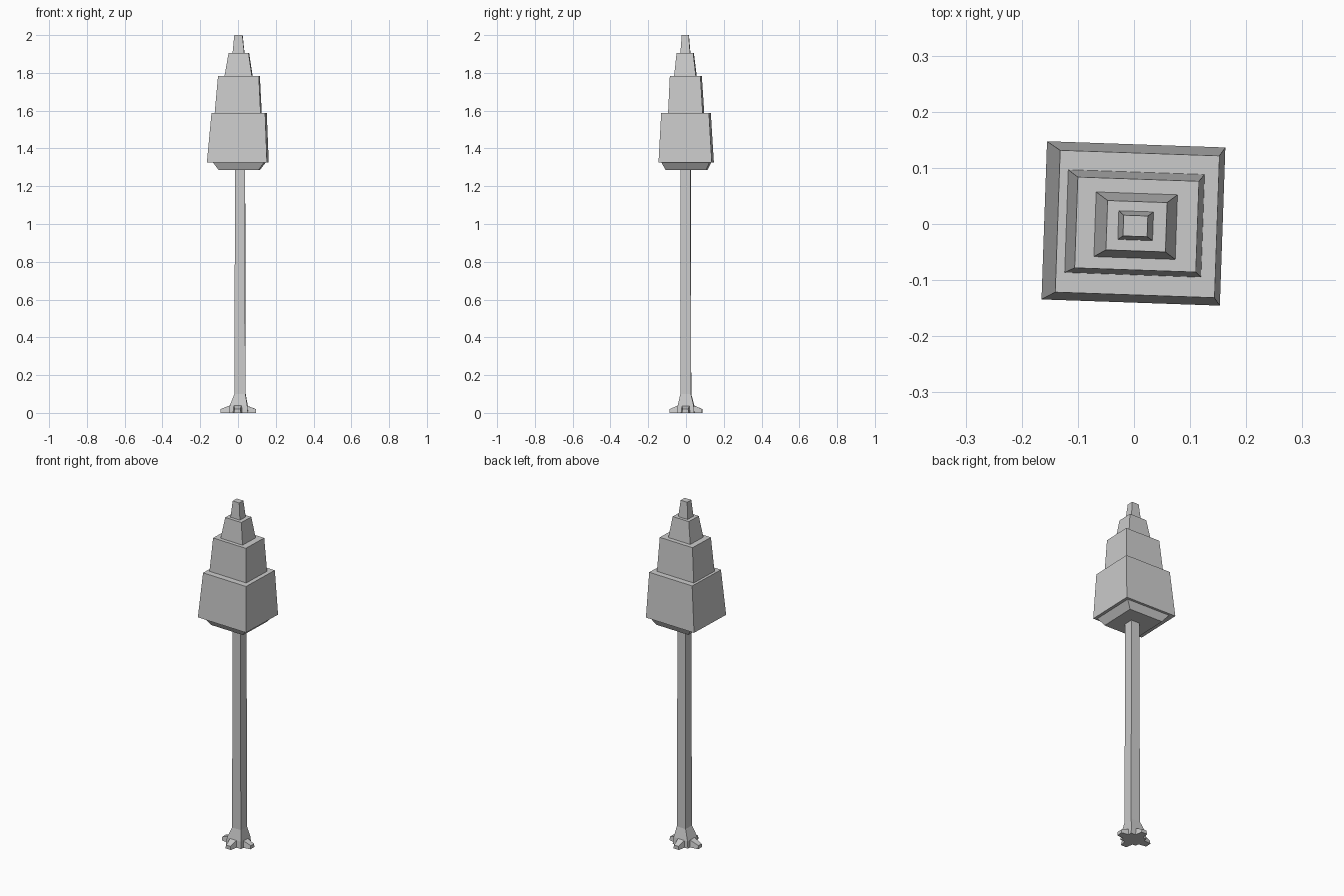
import bpy, bmesh, math
from mathutils import Vector

if "Cube" in bpy.data.objects:
    bpy.data.objects.remove(bpy.data.objects["Cube"])

TWIST = math.radians(-2.0)


def loft(name, rings):
    """Rectangular rings (cx, cy, half_x, half_y, z), listed bottom to top."""
    bm = bmesh.new()
    prev = first = None
    for cx, cy, hx, hy, z in rings:
        ring = []
        for sx, sy in ((-1, -1), (1, -1), (1, 1), (-1, 1)):
            x, y = sx * hx, sy * hy
            ring.append(bm.verts.new((
                cx + x * math.cos(TWIST) - y * math.sin(TWIST),
                cy + x * math.sin(TWIST) + y * math.cos(TWIST), z)))
        if prev:
            for i in range(4):
                j = (i + 1) % 4
                bm.faces.new((prev[i], prev[j], ring[j], ring[i]))
        else:
            first = ring
        prev = ring
    bm.faces.new(first[::-1])
    bm.faces.new(prev)
    bmesh.ops.recalc_face_normals(bm, faces=bm.faces[:])
    return finish(name, bm)


def finish(name, bm):
    mesh = bpy.data.meshes.new(name)
    bm.to_mesh(mesh)
    bm.free()
    obj = bpy.data.objects.new(name, mesh)
    bpy.context.collection.objects.link(obj)
    return obj


# Trunk with flared foot
loft("trunk", [
    (0.004, 0.0, 0.050, 0.045, 0.0),
    (0.004, 0.0, 0.046, 0.042, 0.04),
    (0.011, -0.001, 0.029, 0.028, 0.10),
    (0.011, -0.001, 0.026, 0.026, 1.30),
])

# Foliage tiers, the lowest with an inset underside
loft("foliage_lower", [
    (0.007, 0.003, 0.105, 0.107, 1.285),
    (0.007, 0.002, 0.135, 0.127, 1.325),
    (-0.001, 0.001, 0.159, 0.141, 1.326),
    (0.006, 0.0, 0.142, 0.1265, 1.587),
])
loft("foliage_middle", [
    (0.001, 0.001, 0.122, 0.092, 1.58),
    (0.005, -0.001, 0.108, 0.081, 1.783),
])
loft("foliage_upper", [
    (0.003, -0.003, 0.073, 0.058, 1.78),
    (0.0045, -0.004, 0.053, 0.044, 1.905),
])
loft("foliage_tip", [
    (0.003, -0.003, 0.0315, 0.026, 1.90),
    (0.0025, -0.0035, 0.0215, 0.0185, 2.0),
])

# Tapered roots, one from each trunk face
for k, reach in enumerate((0.095, 0.086, 0.093, 0.086)):
    a = k * math.pi / 2 + TWIST
    out = Vector((math.cos(a), math.sin(a), 0))
    side = Vector((-out.y, out.x, 0))
    bm = bmesh.new()
    rings = []
    for dist, half, top in ((0.03, 0.027, 0.045), (reach, 0.018, 0.02)):
        rings.append([bm.verts.new(out * dist + side * s + Vector((0, 0, z)))
                      for s, z in ((-half, 0), (half, 0),
                                   (half * 0.8, top), (-half * 0.8, top))])
    for i in range(4):
        j = (i + 1) % 4
        bm.faces.new((rings[0][i], rings[0][j], rings[1][j], rings[1][i]))
    for ring in rings:
        bm.faces.new(ring)
    bmesh.ops.recalc_face_normals(bm, faces=bm.faces[:])
    finish(f"root_{k + 1}", bm)
